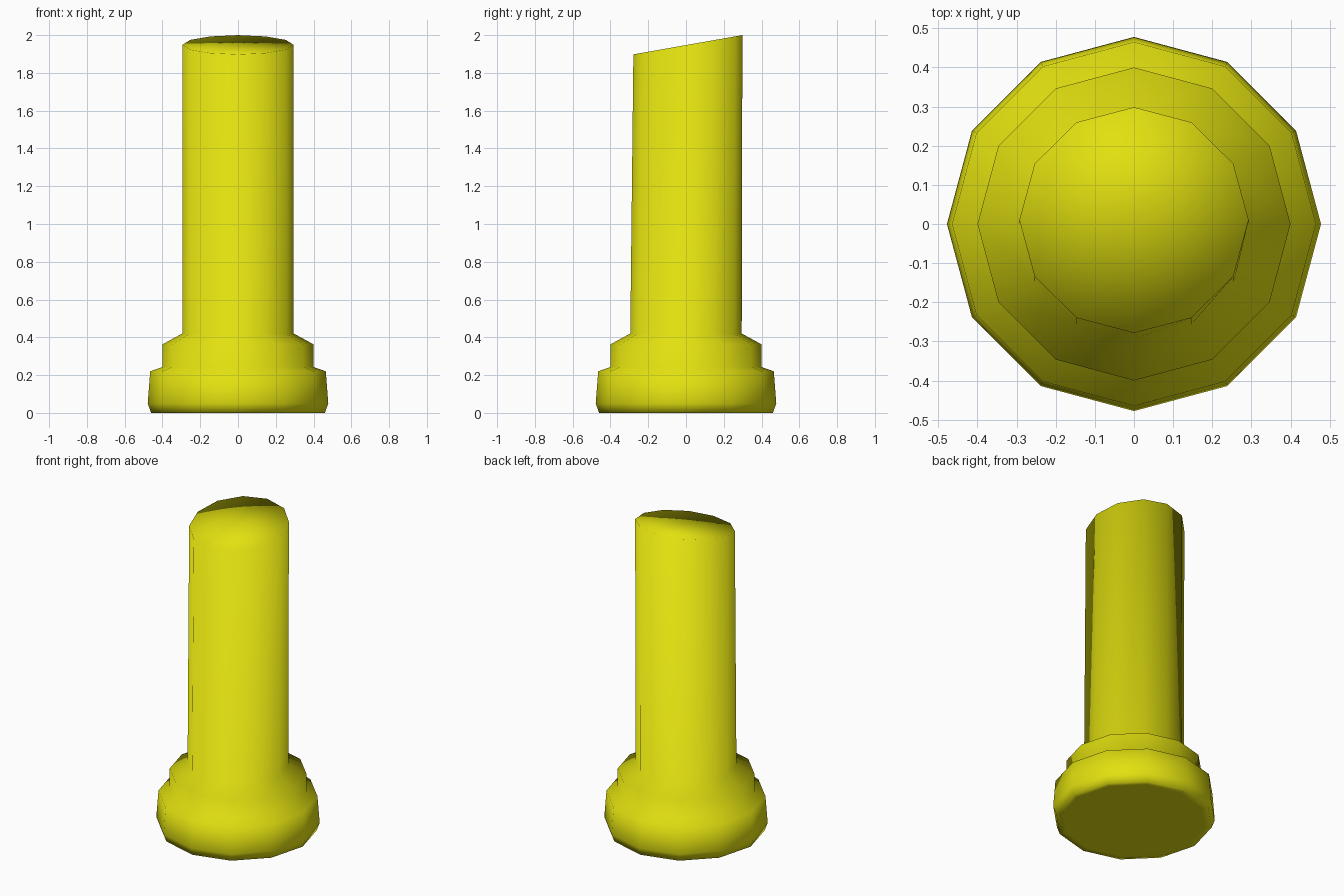
import bpy, bmesh, math
from mathutils import Vector

cube = bpy.data.objects.get("Cube")
if cube:
    bpy.data.objects.remove(cube, do_unlink=True)

SIDES = 12
yellow = bpy.data.materials.new("yellow")
yellow.use_nodes = True
colour = (0.76, 0.75, 0.005, 1)
yellow.diffuse_color = colour
yellow.node_tree.nodes["Principled BSDF"].inputs["Base Color"].default_value = colour

bm = bmesh.new()


def ring(radius, z, tilt=0.0, shift=0.0):
    """One ring of the turned body, optionally tilted about x."""
    verts = []
    for i in range(SIDES):
        a = math.tau * i / SIDES
        y = radius * math.sin(a)
        verts.append(bm.verts.new((radius * math.cos(a),
                                   y * math.cos(tilt) + shift,
                                   z + y * math.sin(tilt))))
    return verts


def cap(verts, centre, flip):
    """Close a ring with a fan of triangles."""
    c = bm.verts.new(Vector(centre))
    for i in range(SIDES):
        a, b = verts[i], verts[(i + 1) % SIDES]
        bm.faces.new((c, b, a) if flip else (c, a, b))


# Flared foot, stepped collar and shaft, as (radius, height)
profile = [(0.42, 0), (0.46, 0), (0.478, 0.05), (0.465, 0.22),
           (0.40, 0.243), (0.40, 0.363), (0.295, 0.42)]
rings = [ring(r, z) for r, z in profile]

# Slanted top, low at the front
rings.append(ring(0.293, 1.949, math.radians(10), 0.01))

for low, high in zip(rings, rings[1:]):
    for i in range(SIDES):
        j = (i + 1) % SIDES
        bm.faces.new((low[i], low[j], high[j], high[i]))
cap(rings[0], (0, 0, 0), True)
cap(rings[-1], (0, 0.01, 1.949), False)

for face in bm.faces:
    face.smooth = True
mesh = bpy.data.meshes.new("slanted_post")
bm.to_mesh(mesh)
bm.free()
mesh.materials.append(yellow)
post = bpy.data.objects.new("slanted_post", mesh)
bpy.context.collection.objects.link(post)
